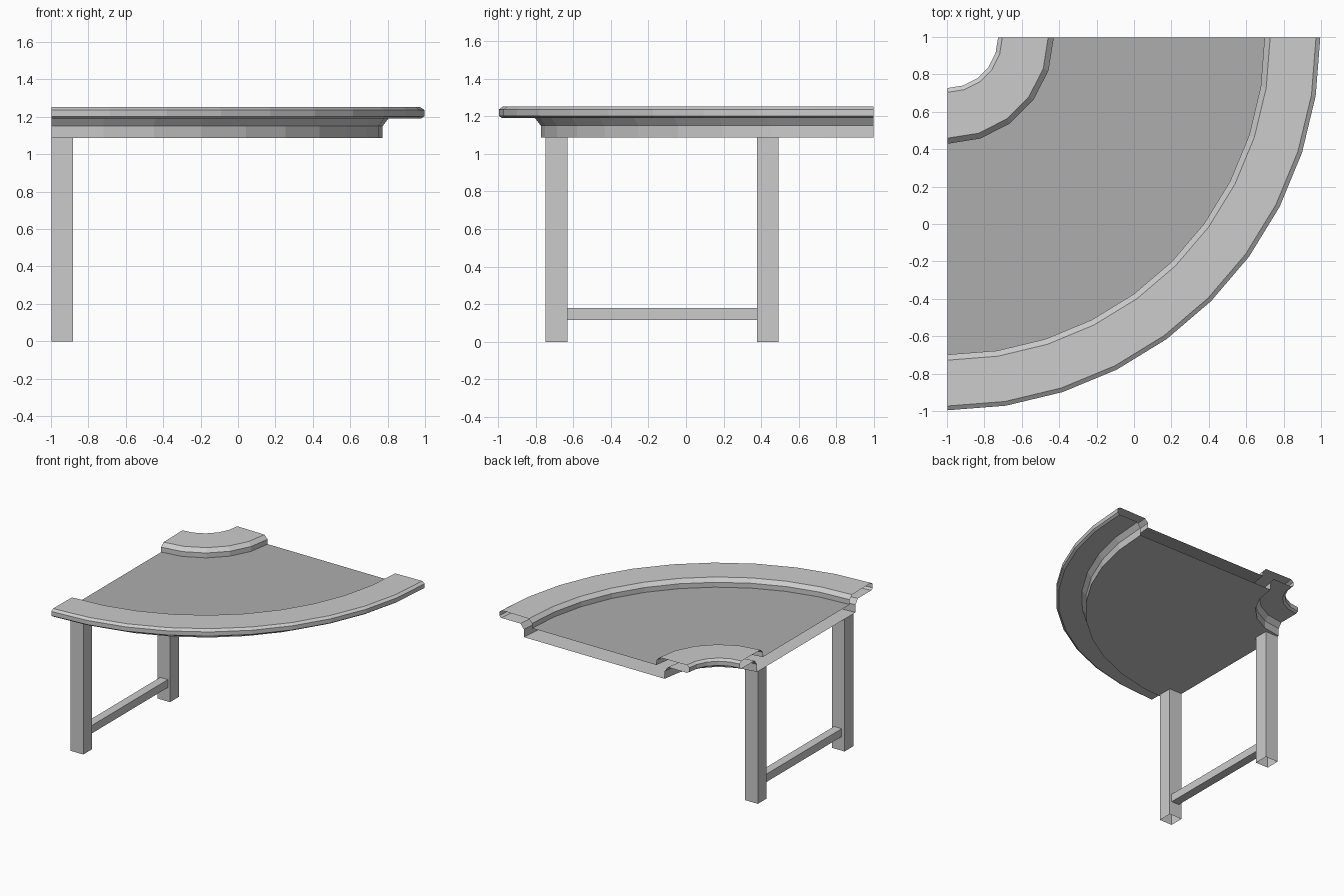
import bpy, bmesh
from math import sin, cos, pi
from mathutils import Vector

if "Cube" in bpy.data.objects:
    bpy.data.objects.remove(bpy.data.objects["Cube"])

CENTRE = (-0.997, 0.997)
# Rail cross-section (radius, z), from deck edge over the lip and down the apron
RAIL = [(1.695, 1.18), (1.695, 1.22), (1.725, 1.25), (1.97, 1.253), (1.993, 1.237),
        (1.993, 1.203), (1.975, 1.19), (1.80, 1.19), (1.77, 1.15), (1.77, 1.087)]


def finish(bm, name):
    me = bpy.data.meshes.new(name)
    bm.to_mesh(me)
    bm.free()
    ob = bpy.data.objects.new(name, me)
    bpy.context.collection.objects.link(ob)
    return ob


def grey(name, v):
    mat = bpy.data.materials.new(name)
    mat.diffuse_color = (v, v, v, 1)
    mat.use_nodes = True
    mat.node_tree.nodes["Principled BSDF"].inputs["Base Color"].default_value = mat.diffuse_color
    return mat


def sweep(bm, profile, segments):
    """Quarter-turn strip of the profile; returns one vertex arc per profile point."""
    arcs = []
    for r, z in profile:
        arcs.append([bm.verts.new((CENTRE[0] + r * sin(a), CENTRE[1] - r * cos(a), z))
                     for a in (pi / 2 * i / segments for i in range(segments + 1))])
    for p, q in zip(arcs, arcs[1:]):
        for i in range(segments):
            bm.faces.new((p[i], p[i + 1], q[i + 1], q[i]))
    return arcs


# Quarter-ring deck: open-ended shell with an outer and a mirrored inner rail
bm = bmesh.new()
outer = sweep(bm, RAIL, 10)
inner = sweep(bm, [(2.263 - r, z) for r, z in RAIL], 5)
deck = bm.faces.new(outer[0] + inner[0][::-1])
deck.material_index = 1
bm.faces.new(outer[-1] + inner[-1][::-1])
bmesh.ops.recalc_face_normals(bm, faces=bm.faces)
deck.normal_update()
if deck.normal.z < 0:
    bmesh.ops.reverse_faces(bm, faces=bm.faces[:])
table = finish(bm, "curved_deck")
table.data.materials.append(grey("rail_grey", 0.6))
table.data.materials.append(grey("dark_deck", 0.42))
leg_grey = grey("leg_grey", 0.6)


def tube(name, lo, hi, axis):
    """Box from lo to hi, left open at both ends of the given axis."""
    bm = bmesh.new()
    bmesh.ops.create_cube(bm, size=1)
    lo, hi = Vector(lo), Vector(hi)
    for v in bm.verts:
        v.co = Vector(lo[i] + (hi[i] - lo[i]) * (v.co[i] + 0.5) for i in range(3))
    bm.normal_update()
    ends = [f for f in bm.faces if abs(f.normal[axis]) > 0.9]
    bmesh.ops.delete(bm, geom=ends, context='FACES')
    finish(bm, name).data.materials.append(leg_grey)


# Legs along the left edge and the stretcher joining them
for name, y in (("front_leg", -0.747), ("back_leg", 0.377)):
    tube(name, (-0.996, y, 0), (-0.881, y + 0.115, 1.087), 2)
tube("stretcher", (-0.97, -0.632, 0.115), (-0.90, 0.377, 0.18), 1)
